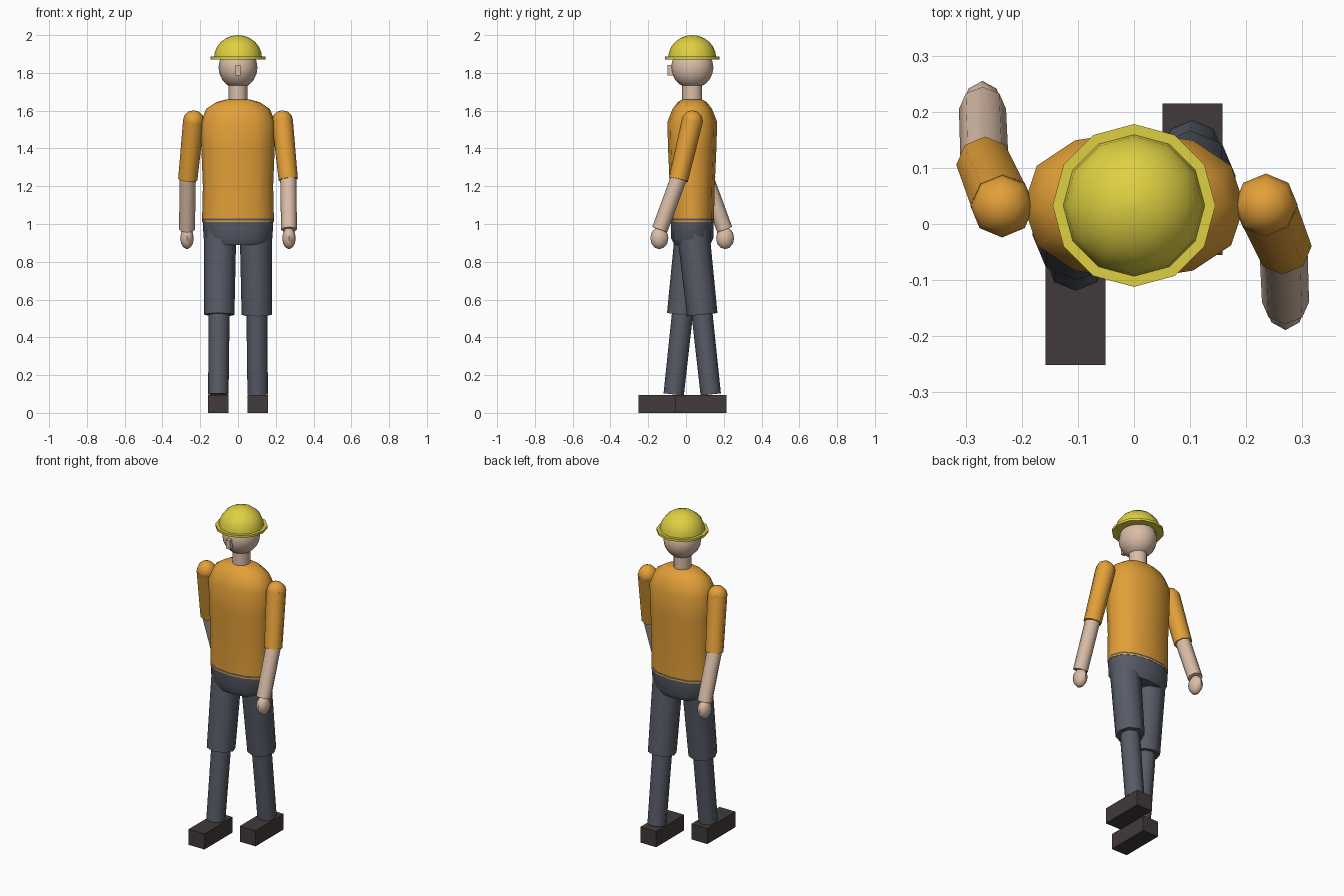
import bpy, bmesh
from math import sin, cos, pi, radians
from mathutils import Vector, Matrix

if "Cube" in bpy.data.objects:
    bpy.data.objects.remove(bpy.data.objects["Cube"])

CY = 0.033  # body axis


def material(name, r, g, b):
    m = bpy.data.materials.new(name)
    m.use_nodes = True
    m.diffuse_color = (r, g, b, 1)
    bsdf = next(n for n in m.node_tree.nodes if n.type == 'BSDF_PRINCIPLED')
    bsdf.inputs["Base Color"].default_value = (r, g, b, 1)
    return m


ORANGE = material("orange shirt", 0.77, 0.35, 0.04)
SKIN = material("skin", 0.70, 0.51, 0.39)
SLATE = material("slate trousers", 0.095, 0.105, 0.135)
YELLOW = material("yellow helmet", 0.73, 0.63, 0.055)
SHOE = material("dark shoe", 0.052, 0.043, 0.041)


def finish(name, bm, *mats):
    bmesh.ops.recalc_face_normals(bm, faces=bm.faces)
    me = bpy.data.meshes.new(name)
    bm.to_mesh(me)
    bm.free()
    for m in mats:
        me.materials.append(m)
    for p in me.polygons:
        p.use_smooth = True
    me.set_sharp_from_angle(angle=radians(50))
    ob = bpy.data.objects.new(name, me)
    bpy.context.collection.objects.link(ob)
    return ob


def loft(name, rings, *mats, sides=12, power=1.0):
    """Stack of oval rings (z, x radius, y radius) around the body axis."""
    bm = bmesh.new()

    def bend(v):
        return (1 if v > 0 else -1) * abs(v) ** power if abs(v) > 1e-6 else 0

    loops = []
    for z, rx, ry in rings:
        angles = [2 * pi * i / sides for i in range(sides)]
        loops.append([bm.verts.new((rx * bend(cos(a)), CY + ry * bend(sin(a)), z))
                      for a in angles])
    for lo, hi in zip(loops, loops[1:]):
        for i in range(sides):
            j = (i + 1) % sides
            bm.faces.new((lo[i], lo[j], hi[j], hi[i]))
    bm.faces.new(loops[0])
    bm.faces.new(loops[-1])
    return finish(name, bm, *mats)


def tube(name, a, b, r1, r2, mat, sides=8):
    a, b = Vector(a), Vector(b)
    turn = Vector((0, 0, 1)).rotation_difference(b - a).to_matrix().to_4x4()
    # keep the facets aligned with the axes when the tube points down
    if b.z < a.z:
        a, b, r1, r2 = b, a, r2, r1
        turn = Vector((0, 0, 1)).rotation_difference(b - a).to_matrix().to_4x4()
    bm = bmesh.new()
    bmesh.ops.create_cone(bm, cap_ends=True, segments=sides, radius1=r1, radius2=r2,
                          depth=(b - a).length,
                          matrix=Matrix.Translation((a + b) / 2) @ turn)
    return finish(name, bm, mat)


def ball(name, center, radii, mat, u=8, v=6):
    bm = bmesh.new()
    bmesh.ops.create_uvsphere(bm, u_segments=u, v_segments=v, radius=1,
                              matrix=Matrix.Translation(center) @ Matrix.Diagonal((*radii, 1)))
    return finish(name, bm, mat)


def box(name, center, size, mat):
    bm = bmesh.new()
    bmesh.ops.create_cube(bm, size=1,
                          matrix=Matrix.Translation(center) @ Matrix.Diagonal((*size, 1)))
    return finish(name, bm, mat)


# Torso with a thin dark stripe above the hem
torso = loft("torso", [(1.01, .19, .115), (1.018, .19, .115), (1.028, .19, .115),
                       (1.2, .186, .119), (1.4, .194, .128), (1.54, .197, .132),
                       (1.61, .168, .104), (1.645, .115, .077), (1.66, .06, .052)],
             ORANGE, SLATE, power=0.9)
for p in torso.data.polygons:
    if 1.019 < p.center.z < 1.027:
        p.material_index = 1

loft("pelvis", [(.89, .152, .095), (.925, .182, .112), (1.015, .187, .114)],
     SLATE, power=0.9)

# Head
loft("neck", [(1.63, .05, .053), (1.76, .05, .053)], SKIN)
ball("head", (0, CY, 1.828), (.103, .112, .11), SKIN, 16, 10)
box("nose", (0, -.08, 1.814), (.026, .036, .054), SKIN)

# Helmet
loft("helmet_brim", [(1.872, .145, .145), (1.886, .145, .145)], YELLOW)
dome = [(1.88 + .12 * sin(t), .127 * cos(t), .127 * cos(t))
        for t in (radians(90 * k / 6) for k in range(6))]
loft("helmet_dome", dome + [(2.0, .002, .002)], YELLOW)

# Limbs: the left arm and right leg swing forward, the others back
for side, s in (("left", 1), ("right", -1)):
    def at(x, swing, z):
        return (s * x, CY - s * swing, z)

    shoulder, elbow = at(.235, 0, 1.545), at(.266, .073, 1.235)
    wrist = at(.27, .172, .97)
    ball(side + "_shoulder", shoulder, (.057, .057, .057), ORANGE)
    tube(side + "_sleeve", shoulder, elbow, .056, .051, ORANGE)
    tube(side + "_forearm", at(.266, .067, 1.255), wrist, .043, .042, SKIN)
    ball(side + "_hand", at(.27, .174, .925), (.036, .048, .058), SKIN)

    knee = at(.1, -.053, .52)
    tube(side + "_thigh", at(.095, -.004, .97), knee, .086, .081, SLATE)
    tube(side + "_shin", at(.1, -.048, .56), at(.104, -.098, .098), .056, .054, SLATE)
    box(side + "_shoe", (s * .104, -.018 + s * .098, .0475), (.107, .27, .095), SHOE)
